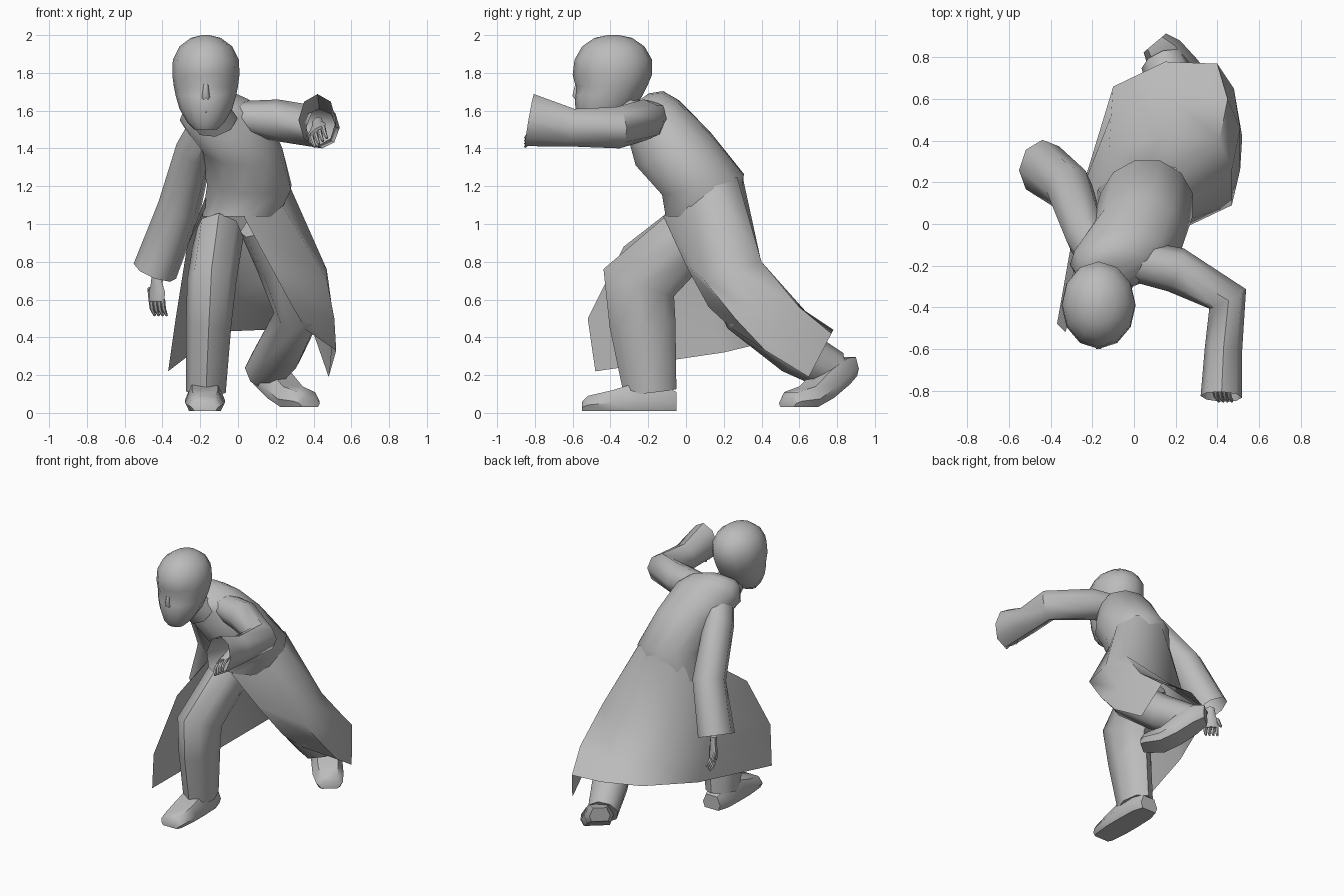
import bpy, bmesh, math
from mathutils import Vector, Matrix

cube = bpy.data.objects.get("Cube")
if cube:
    bpy.data.objects.remove(cube, do_unlink=True)

grey = bpy.data.materials.new("plain_grey")
grey.use_nodes = True
grey.diffuse_color = (0.5, 0.5, 0.5, 1)
grey.node_tree.nodes["Principled BSDF"].inputs["Base Color"].default_value = grey.diffuse_color


def loft(name, rings, closed=True, start_cap=True, end_cap=True, angle=50):
    """Skin a row of equally sized point rings."""
    bm = bmesh.new()
    rows = [[bm.verts.new(p) for p in ring] for ring in rings]
    count = len(rows[0])
    for low, high in zip(rows, rows[1:]):
        for i in range(count if closed else count - 1):
            j = (i + 1) % count
            bm.faces.new((low[i], low[j], high[j], high[i]))
    if closed and start_cap:
        bm.faces.new(rows[0][::-1])
    if closed and end_cap:
        bm.faces.new(rows[-1])
    bmesh.ops.recalc_face_normals(bm, faces=bm.faces)
    mesh = bpy.data.meshes.new(name)
    bm.to_mesh(mesh)
    bm.free()
    mesh.materials.append(grey)
    obj = bpy.data.objects.new(name, mesh)
    bpy.context.collection.objects.link(obj)
    bpy.ops.object.select_all(action="DESELECT")
    obj.select_set(True)
    bpy.context.view_layer.objects.active = obj
    bpy.ops.object.shade_smooth_by_angle(angle=math.radians(angle))
    return obj


def ellipse(centre, side, front, sides):
    turns = [math.tau * i / sides for i in range(sides)]
    return [Vector(centre) + side * math.cos(a) + front * math.sin(a) for a in turns]


def tube(name, path, axis="X", sides=8, **caps):
    """Tube along (x, y, z, half width, half depth) stations."""
    points = [Vector(s[:3]) for s in path]
    ref = Vector((1, 0, 0)) if axis == "X" else Vector((0, 0, 1))
    rings = []
    for i, station in enumerate(path):
        before, after = points[max(i - 1, 0)], points[min(i + 1, len(points) - 1)]
        into = (points[i] - before).normalized()
        out = (after - points[i]).normalized()
        along = (into + out).normalized()
        side = (ref - along * ref.dot(along)).normalized()
        rings.append(ellipse(points[i], side * station[3], along.cross(side) * station[4], sides))
    return loft(name, rings, **caps)


# Coat body: tilted rings from waist to neck (x, y, z, half width, half depth, tilt, yaw)
body = [
    (.02, .09, 1.04, .21, .2, 0, 8),
    (.06, .09, 1.21, .23, .23, 14, 14),
    (.01, -.07, 1.4, .23, .22, 24, 12),
    (-.07, -.17, 1.55, .24, .17, 38, 6),
    (-.10, -.22, 1.62, .18, .13, 40, 4),
    (-.13, -.27, 1.64, .09, .09, 35, 0),
]
rings = []
for x, y, z, wide, deep, tilt, yaw in body:
    turn = Matrix.Rotation(math.radians(yaw), 3, "Z") @ Matrix.Rotation(math.radians(tilt), 3, "X")
    rings.append(ellipse((x, y, z), turn @ Vector((wide, 0, 0)), turn @ Vector((0, deep, 0)), 12))
loft("coat_body", rings, angle=65)

# Coat skirt: open panels from the left front edge round the back to the right front edge
waist = [(.03, -.12, 1.04), (.22, .01, 1.12), (.27, .15, 1.21), (.2, .27, 1.25),
         (.02, .3, 1.25), (-.12, .2, 1.22), (-.17, .07, 1.15), (-.17, -.06, 1.09)]
hip = [(.17, 0, .78), (.47, .09, .71), (.47, .26, .76), (.41, .4, .8),
       (.15, .42, .7), (-.12, .36, .74), (-.25, .1, .75), (-.27, -.33, .88)]
knee = [(.29, .12, .56), (.51, .26, .5), (.51, .46, .47), (.45, .6, .56),
        (.15, .64, .53), (-.11, .52, .55), (-.26, .14, .5), (-.33, -.52, .5)]
hem = [(.36, .25, .44), (.52, .42, .33), (.48, .65, .19), (.4, .77, .42),
       (.15, .78, .44), (-.1, .66, .43), (-.24, .2, .32), (-.37, -.48, .22)]
loft("coat_skirt", [waist, hip, knee, hem], closed=False, angle=65)

# Sleeves
tube("left_sleeve", [(-.02, -.17, 1.57, .08, .1), (.2, -.22, 1.55, .11, .11),
                     (.45, -.36, 1.51, .11, .1), (.43, -.6, 1.51, .1, .09),
                     (.42, -.83, 1.55, .14, .1)], axis="Z", end_cap=False)
tube("right_sleeve", [(-.15, -.18, 1.54, .1, .11), (-.23, -.06, 1.4, .1, .12),
                      (-.31, .17, 1.09, .115, .12), (-.44, .27, .75, .12, .14)], end_cap=False)

# Trouser legs
tube("right_leg", [(-.1, .02, .94, .13, .16), (-.14, -.25, .69, .13, .2),
                   (-.155, -.23, .47, .12, .175), (-.17, -.19, .11, .105, .14)])
tube("left_leg", [(.12, .08, 1, .12, .12), (.22, .18, .8, .13, .12),
                  (.32, .32, .53, .13, .13), (.22, .58, .33, .13, .13),
                  (.14, .78, .22, .11, .11)])


def shoe(name, heel, yaw, bend, length):
    """Shoe pointing to -y; bend lifts the part behind the ball of the foot."""
    stations = [(0, .07, .1), (-.08, .1, .14), (-.21, .105, .15),
                (-.34, .105, .11), (-.47, .09, .08), (-.5, .07, .05)]
    shape = [(-.8, 0), (.8, 0), (1, .4), (.65, 1), (-.65, 1), (-1, .4)]
    turn = Matrix.Rotation(math.radians(yaw), 3, "Z")
    rings = []
    for y, wide, high in stations:
        lift = max(0, y + .3) * bend
        rings.append([Vector(heel) + turn @ Vector((u * wide, y * length, v * high + lift)) for u, v in shape])
    loft(name, rings)


shoe("right_shoe", (-.175, -.05, .01), 0, 0, 1)
shoe("left_shoe", (.1, .87, .03), 40, .55, .87)

# Head: stacked rings, with the eye hollows pressed in on the front
skull = [(1.5, -.49, .06, .05), (1.54, -.46, .1, .11), (1.61, -.43, .14, .155),
         (1.68, -.41, .16, .18), (1.73, -.395, .17, .19), (1.79, -.39, .178, .21),
         (1.87, -.385, .175, .205), (1.94, -.385, .14, .165), (1.985, -.385, .08, .1), (2, -.385, .02, .03)]
rings = []
for z, y, wide, deep in skull:
    ring = ellipse((-.17, y, z), Vector((wide, 0, 0)), Vector((0, deep, 0)), 12)
    if 1.7 < z < 1.76:
        for p in ring:
            if p.y < y - deep * .8 and abs(p.x + .17) > .03:
                p.y += .02
    rings.append(ring)
loft("head", rings)
tube("nose", [(-.17, -.58, 1.74, .012, .008), (-.17, -.588, 1.68, .02, .016),
              (-.17, -.575, 1.66, .025, .01)], sides=6, angle=80)
tube("mouth", [(-.21, -.555, 1.6, .006, .006), (-.17, -.575, 1.6, .014, .01),
               (-.13, -.555, 1.6, .006, .006)], axis="Z", sides=6)

# Neck and standing collar
tube("neck", [(-.12, -.26, 1.56, .08, .08), (-.16, -.38, 1.66, .08, .08)])
tube("collar", [(-.12, -.28, 1.54, .12, .11), (-.14, -.34, 1.6, .1, .1)],
     start_cap=False, end_cap=False)


def hand(name, wrist, reach, spread, curl):
    """Palm, four fingers and a thumb from direction vectors."""
    wrist, reach, spread, curl = map(Vector, (wrist, reach, spread, curl))
    palm = wrist + reach * .1
    rings = []
    for centre, wide in ((wrist - reach * .06, .03), (wrist, .035), (wrist + reach * .05, .055), (palm, .05)):
        rings.append(ellipse(centre, spread * wide, curl * .024, 8))
    loft(name + "_palm", rings)
    for i in range(4):
        root = palm + spread * (.026 * i - .039) - reach * .01
        joint = root + reach * .05 + curl * .01
        tip = joint + reach * .035 + curl * .025
        tube(f"{name}_finger_{i + 1}", [(*root, .013, .013), (*joint, .012, .012),
                                        (*tip, .007, .007)], sides=6)
    root = wrist + reach * .03 - spread * .045
    tip = root + reach * .07 - spread * .02 + curl * .03
    tube(name + "_thumb", [(*root, .014, .014), (*tip, .009, .009)], sides=6)


hand("right_hand", (-.43, .29, .69), (0, .05, -1), (.8, -.6, 0), (.6, .8, 0))
hand("left_hand", (.42, -.7, 1.52), (0, -.93, -.36), (.8, 0, .6), (.55, .3, -.75))
